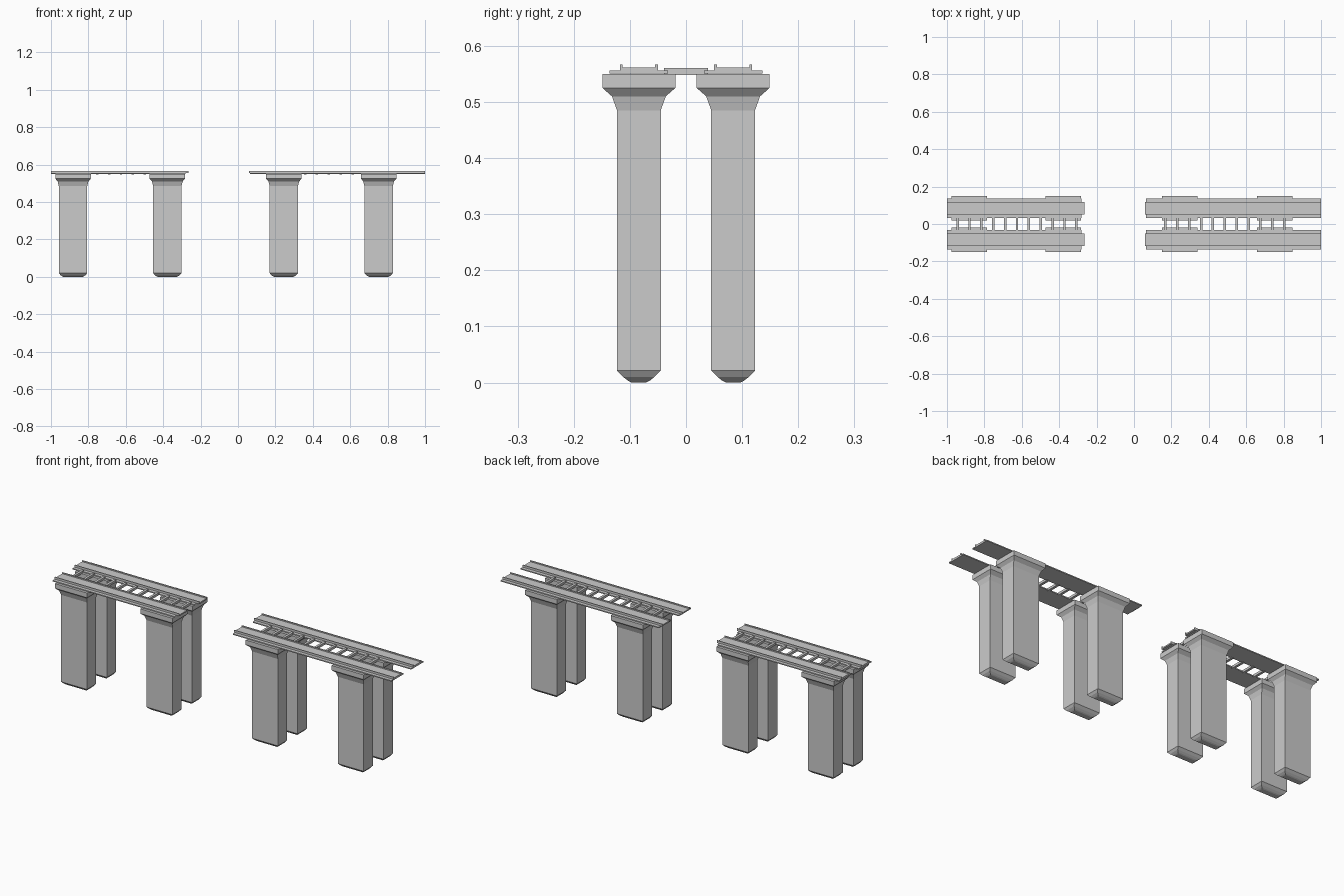
import bpy, bmesh

if "Cube" in bpy.data.objects:
    bpy.data.objects.remove(bpy.data.objects["Cube"])

PIER_Y = 0.084
SECTIONS = [  # start, end, plate start, plate end, pier centres, first tie
    (-1.0, -0.265, -1.0, -0.28, (-0.882, -0.378), -0.943),
    (0.06, 1.0, 0.065, 1.0, (0.245, 0.752), 0.168),
]


def make_object(name, bm):
    bmesh.ops.recalc_face_normals(bm, faces=bm.faces)
    mesh = bpy.data.meshes.new(name)
    bm.to_mesh(mesh)
    bm.free()
    obj = bpy.data.objects.new(name, mesh)
    bpy.context.collection.objects.link(obj)
    return obj


def box(name, x0, x1, y0, y1, z0, z1):
    bm = bmesh.new()
    bmesh.ops.create_cube(bm, size=1)
    for v in bm.verts:
        v.co.x = (x0 + x1) / 2 + v.co.x * (x1 - x0)
        v.co.y = (y0 + y1) / 2 + v.co.y * (y1 - y0)
        v.co.z = (z0 + z1) / 2 + v.co.z * (z1 - z0)
    return make_object(name, bm)


def loft(name, cx, cy, levels):
    """Stack of rectangles (z, half x, half y) joined into a solid."""
    bm = bmesh.new()
    rings = [[bm.verts.new((cx + sx * hx, cy + sy * hy, z))
              for sx, sy in ((-1, -1), (1, -1), (1, 1), (-1, 1))]
             for z, hx, hy in levels]
    for a, b in zip(rings, rings[1:]):
        for i in range(4):
            j = (i + 1) % 4
            bm.faces.new((a[i], a[j], b[j], b[i]))
    bm.faces.new(rings[0])
    bm.faces.new(rings[-1])
    return make_object(name, bm)


def extrude_x(name, x0, x1, profile):
    """Closed (y, z) profile swept along x."""
    bm = bmesh.new()
    a = [bm.verts.new((x0, y, z)) for y, z in profile]
    b = [bm.verts.new((x1, y, z)) for y, z in profile]
    for i in range(len(a)):
        j = (i + 1) % len(a)
        bm.faces.new((a[i], a[j], b[j], b[i]))
    bm.faces.new(a)
    bm.faces.new(b)
    return make_object(name, bm)


# pier outline: rounded foot, shaft, flared head, capital
PIER = [(0.001, 0.052, 0.013), (0.003, 0.058, 0.019), (0.010, 0.068, 0.028),
        (0.021, 0.076, 0.039), (0.485, 0.076, 0.039), (0.510, 0.082, 0.048),
        (0.525, 0.095, 0.065), (0.550, 0.095, 0.065)]
PIER[0] = (0.0, 0.052, 0.013)

# half profile of the raised track channel, mirrored about its centre
HALF = [(0.034, 0.554), (0.034, 0.567), (0.029, 0.567), (0.029, 0.561)]

for x0, x1, p0, p1, piers, tie0 in SECTIONS:
    for side in (-1, 1):
        cy = side * PIER_Y
        for cx in piers:
            loft("pier", cx, cy, PIER)
        # wide base plate
        box("deck_plate", p0, p1, cy - 0.052, cy + 0.052, 0.5505, 0.556)
        # channel with two upright rails
        prof = [(cy + y, z) for y, z in HALF] + [(cy - y, z) for y, z in reversed(HALF)]
        extrude_x("track_channel", x0, x1, prof)
    # cross ties between the two tracks
    for i in range(11):
        x = tie0 + i * 0.0635
        box("cross_tie", x - 0.0065, x + 0.0065, -0.039, 0.039, 0.548, 0.5605)
